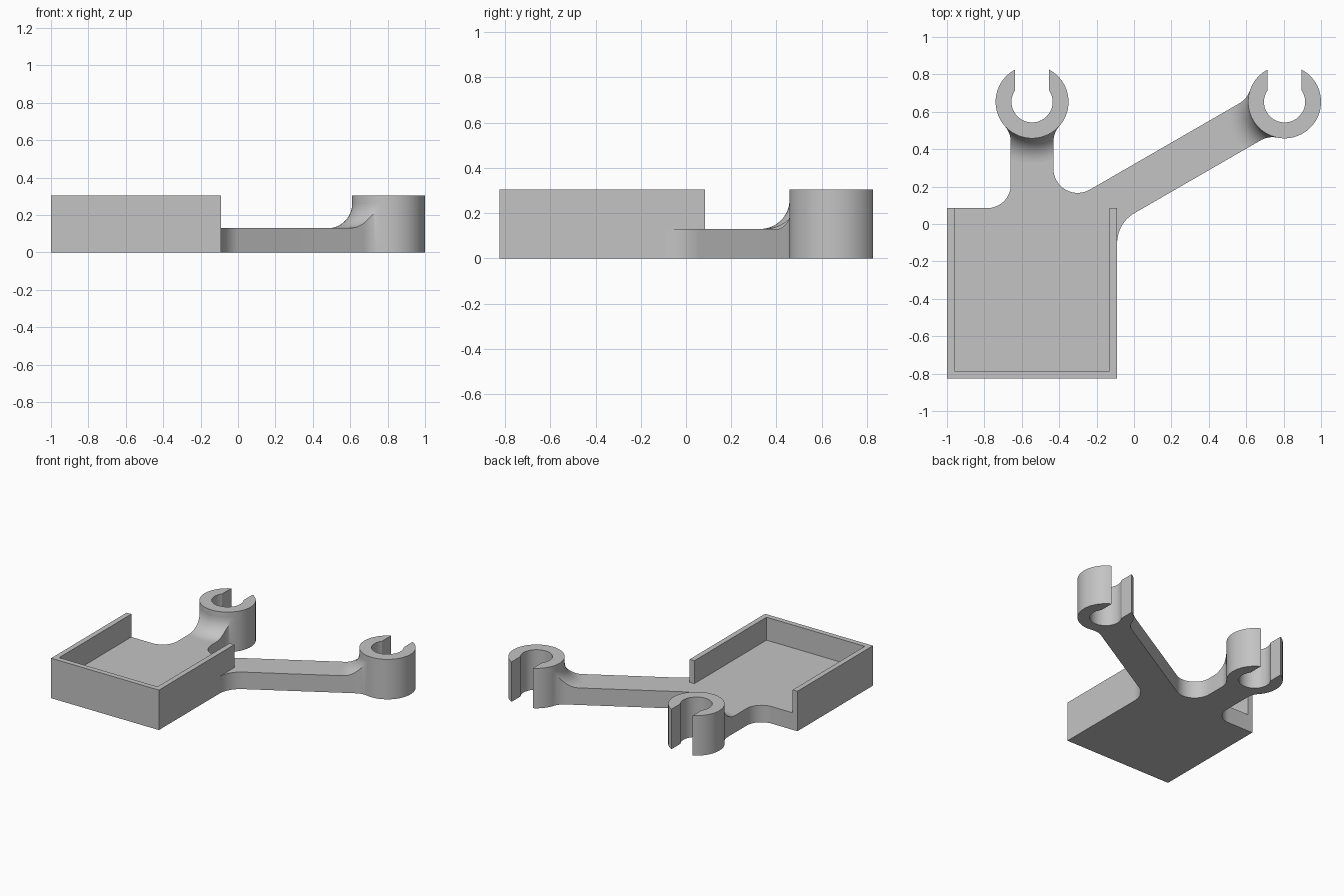
import bpy, bmesh
from math import sin, cos, asin, acos, sqrt, pi, radians

if "Cube" in bpy.data.objects:
    bpy.data.objects.remove(bpy.data.objects["Cube"], do_unlink=True)

grey = bpy.data.materials.new("plain grey")
grey.use_nodes = True
grey.diffuse_color = (0.55, 0.55, 0.55, 1)
grey.node_tree.nodes["Principled BSDF"].inputs["Base Color"].default_value = (0.55, 0.55, 0.55, 1)

HEIGHT, FLOOR = 0.305, 0.13
RING_R, HOLE_R, SLOT = 0.195, 0.11, 0.09   # clip radii and half slot width
ARM_W, FIL = 0.114, 0.13                   # half arm width, blend radius
CLIPS = {"rear": ((-0.545, 0.653), -pi / 2),
         "side": ((0.805, 0.653), radians(210))}   # centre, direction to the arm
END = RING_R + FIL                         # where the arm blend begins
COLS, ROWS = 16, 14


def finish(name, bm):
    bmesh.ops.recalc_face_normals(bm, faces=bm.faces)
    mesh = bpy.data.meshes.new(name)
    bm.to_mesh(mesh)
    bm.free()
    mesh.materials.append(grey)
    obj = bpy.data.objects.new(name, mesh)
    bpy.context.collection.objects.link(obj)
    bpy.ops.object.select_all(action='DESELECT')
    obj.select_set(True)
    bpy.context.view_layer.objects.active = obj
    bpy.ops.object.shade_smooth_by_angle(angle=radians(30))
    return obj


def prism(name, outline, top):
    bm = bmesh.new()
    low = [bm.verts.new((x, y, 0)) for x, y in outline]
    high = [bm.verts.new((x, y, top)) for x, y in outline]
    bm.faces.new(low[::-1])
    bm.faces.new(high)
    n = len(outline)
    for i in range(n):
        j = (i + 1) % n
        bm.faces.new((low[i], low[j], high[j], high[i]))
    return finish(name, bm)


def arc(c, r, a, b, n=16):
    return [(c[0] + r * cos(a + (b - a) * i / n),
             c[1] + r * sin(a + (b - a) * i / n)) for i in range(n + 1)]


def half_angle(rho):
    """Half the angle the arm spans at a distance from the clip centre."""
    along = sqrt(END ** 2 - (ARM_W + FIL) ** 2)
    if rho > sqrt(along ** 2 + ARM_W ** 2):
        return asin(ARM_W / rho)
    centre = asin((ARM_W + FIL) / END)
    c = (rho ** 2 + END ** 2 - FIL ** 2) / (2 * rho * END)
    return centre - acos(min(1, c))


def arm_arc(clip, rho):
    c, d = CLIPS[clip]
    h = half_angle(rho)
    return arc(c, rho, d + h, d - h, COLS)


# Tray walls, open at the back
L, R, F, B, T = -1.0, -0.09, -0.825, 0.085, 0.04
prism("tray_walls", [(L, B), (L, F), (R, F), (R, B), (R - T, B),
                     (R - T, F + T), (L + T, F + T), (L + T, B)], HEIGHT)

# Tray floor and both arms, with rounded inner corners
side_c = CLIPS["side"][0]
rear_c = CLIPS["rear"][0]
slope = sqrt(3) / 3
mid = side_c[1] - side_c[0] * slope          # arm centre line at x = 0
rise = 2 * slope                             # vertical offset per unit normal
cx = rear_c[0] + ARM_W + FIL
crotch = (cx, mid + cx * slope + (ARM_W + FIL) * rise)
r = 0.184
hip = (R + r, mid + (R + r) * slope - (ARM_W + r) * rise)
r2 = 0.125
floor = [(L + T, B), (L + T, F + T), (R - T, F + T), (R - T, B), (R, B)]
floor += arc(hip, r, pi, 2 * pi / 3)
floor += arm_arc("side", END)
floor += arc(crotch, FIL, -pi / 3, -pi)
floor += arm_arc("rear", END)
floor += arc((rear_c[0] - ARM_W - r2, B + r2), r2, 0, -pi / 2)
prism("floor_and_arms", floor, FLOOR)

for clip, (c, d) in CLIPS.items():
    # Open ring, slot facing the back
    a, b = asin(SLOT / RING_R), asin(SLOT / HOLE_R)
    ring = arc(c, RING_R, pi / 2 + a, 2.5 * pi - a, 72)
    ring += arc(c, HOLE_R, 2.5 * pi - b, pi / 2 + b, 48)
    prism(clip + "_clip", ring, HEIGHT)

    # Curved blend sweeping from the arm up to the ring
    bm = bmesh.new()
    tops, lows = [], []
    for i in range(ROWS + 1):
        t = pi / 2 * i / ROWS
        rho = END - FIL * sin(t)
        z = FLOOR + FIL * (1 - cos(t))
        pts = arm_arc(clip, rho)
        tops.append([bm.verts.new((x, y, z)) for x, y in pts])
        lows.append([bm.verts.new((x, y, 0)) for x, y in pts])
    for i in range(ROWS):
        for j in range(COLS):
            for g in (tops, lows):
                bm.faces.new((g[i][j], g[i][j + 1], g[i + 1][j + 1], g[i + 1][j]))
        for j in (0, COLS):
            bm.faces.new((tops[i][j], tops[i + 1][j], lows[i + 1][j], lows[i][j]))
    finish(clip + "_arm_blend", bm)
